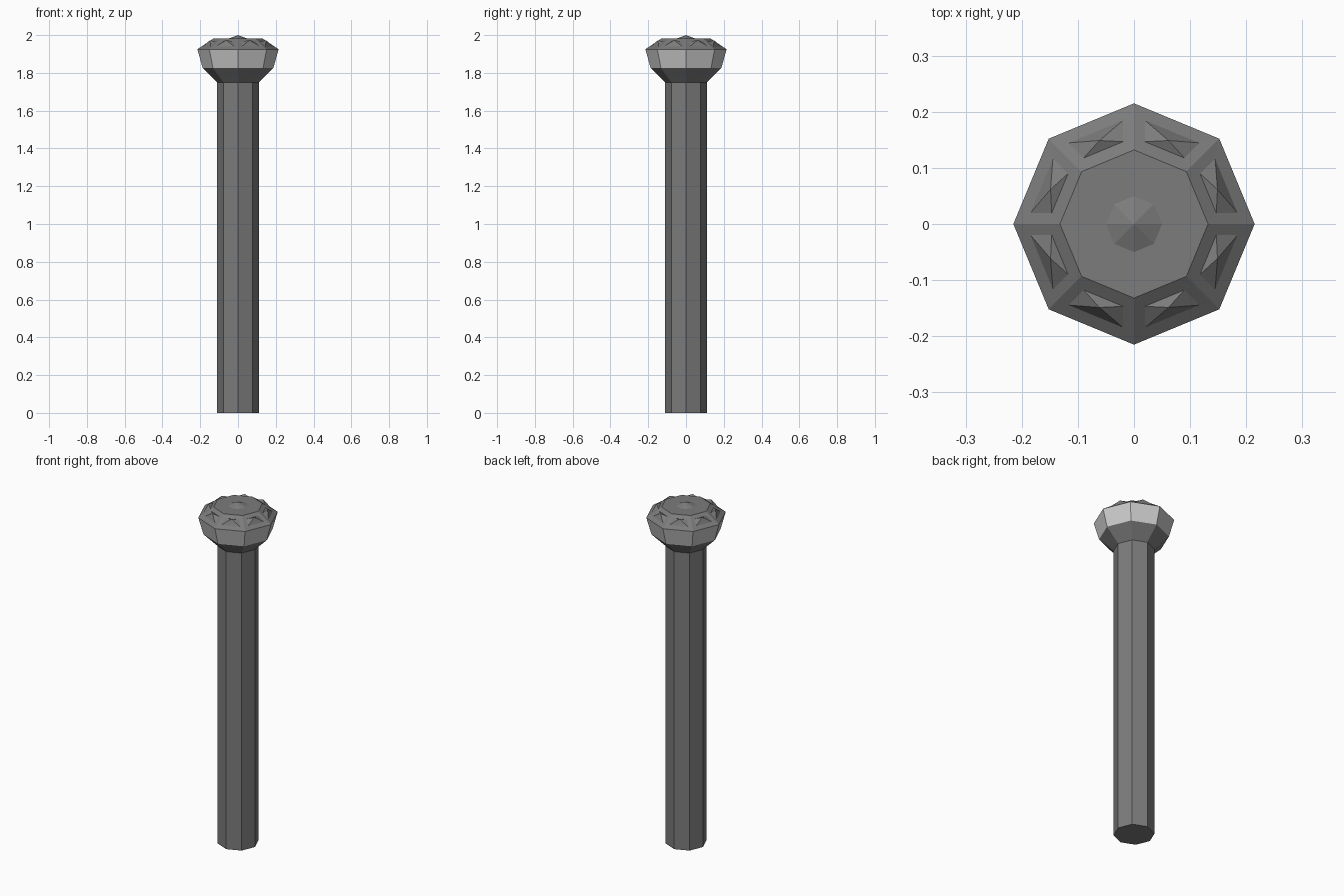
import bpy, bmesh
from math import cos, sin, pi

if "Cube" in bpy.data.objects:
    bpy.data.objects.remove(bpy.data.objects["Cube"])

N = 8
dark = bpy.data.materials.new("dark_metal")
dark.diffuse_color = (0.2, 0.2, 0.2, 1)
dark.use_nodes = True
dark.node_tree.nodes["Principled BSDF"].inputs["Base Color"].default_value = dark.diffuse_color
light = bpy.data.materials.new("light_metal")
light.diffuse_color = (0.65, 0.65, 0.65, 1)
light.use_nodes = True
light.node_tree.nodes["Principled BSDF"].inputs["Base Color"].default_value = light.diffuse_color

def ring(bm, r, z):
    return [bm.verts.new((r * cos(2 * pi * i / N), r * sin(2 * pi * i / N), z)) for i in range(N)]

def bridge(bm, a, b, mat=0):
    for i in range(N):
        j = (i + 1) % N
        bm.faces.new((a[i], a[j], b[j], b[i])).material_index = mat

def finish(bm, name):
    bmesh.ops.recalc_face_normals(bm, faces=bm.faces)
    me = bpy.data.meshes.new(name)
    bm.to_mesh(me)
    bm.free()
    me.materials.append(dark)
    me.materials.append(light)
    ob = bpy.data.objects.new(name, me)
    bpy.context.collection.objects.link(ob)

# Octagonal shaft
bm = bmesh.new()
a, b = ring(bm, 0.11, 0), ring(bm, 0.11, 1.75)
bm.faces.new(a[::-1])
bridge(bm, a, b)
bm.faces.new(b)
finish(bm, "shaft")

# Faceted head: dark collar, light band
bm = bmesh.new()
base, mid, rim = [ring(bm, r, z) for r, z in ((0.11, 1.75), (0.187, 1.825), (0.215, 1.925))]
bm.faces.new(base[::-1])
bridge(bm, base, mid)
bridge(bm, mid, rim, 1)

# Upper facets, each with a low raised stud
cap = ring(bm, 0.132, 1.981)
for i in range(N):
    ang = 2 * pi * (i + 0.5) / N

    def at(d, t, z):
        return bm.verts.new((d * cos(ang) - t * sin(ang), d * sin(ang) + t * cos(ang), z))

    j = (i + 1) % N
    outer = [rim[i], rim[j], cap[j], cap[i]]
    inner = [at(0.178, -0.052, 1.940), at(0.178, 0.052, 1.940),
             at(0.143, 0.038, 1.9655), at(0.143, -0.038, 1.9655)]
    apex = at(0.161, 0, 1.973)
    for k in range(4):
        m = (k + 1) % 4
        bm.faces.new((outer[k], outer[m], inner[m], inner[k]))
        bm.faces.new((inner[k], inner[m], apex))

# Flat top with a low central point
knob = ring(bm, 0.05, 1.981)
bridge(bm, cap, knob)
tip = bm.verts.new((0, 0, 2.0))
for i in range(N):
    bm.faces.new((knob[i], knob[(i + 1) % N], tip))
finish(bm, "head")
